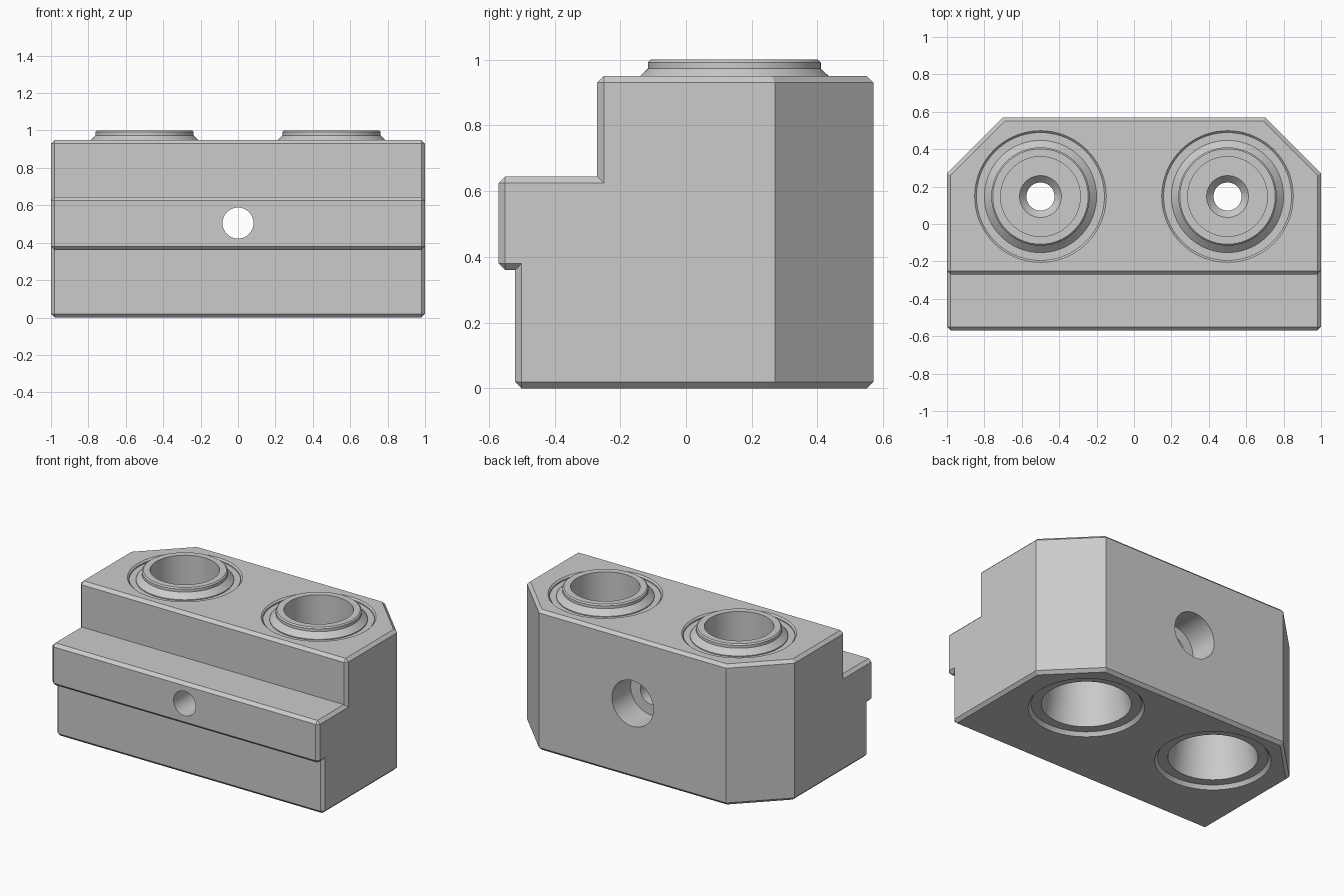
import bpy, bmesh, math
from mathutils import Matrix, Vector

cube = bpy.data.objects.get("Cube")
if cube:
    bpy.data.objects.remove(cube, do_unlink=True)

GREY = (0.6, 0.6, 0.6, 1)
metal = bpy.data.materials.new("plain grey metal")
metal.use_nodes = True
metal.diffuse_color = GREY
metal.node_tree.nodes["Principled BSDF"].inputs["Base Color"].default_value = GREY


def make_object(name, bm):
    bmesh.ops.recalc_face_normals(bm, faces=bm.faces)
    mesh = bpy.data.meshes.new(name)
    bm.to_mesh(mesh)
    bm.free()
    mesh.materials.append(metal)
    obj = bpy.data.objects.new(name, mesh)
    bpy.context.collection.objects.link(obj)
    return obj


def lathe(name, profile, matrix, sides=72):
    """Solid of revolution from (radius, height) points, capped at both ends."""
    bm = bmesh.new()
    rings = []
    for r, h in profile:
        rings.append([bm.verts.new(matrix @ Vector((
            r * math.cos(math.tau * i / sides), r * math.sin(math.tau * i / sides), h)))
            for i in range(sides)])
    for low, high in zip(rings, rings[1:]):
        for i in range(sides):
            j = (i + 1) % sides
            bm.faces.new((low[i], low[j], high[j], high[i]))
    bm.faces.new(rings[0])
    bm.faces.new(rings[-1])
    return make_object(name, bm)


def combine(target, tool, operation):
    """Apply a boolean and discard the tool."""
    tool.hide_render = True
    mod = target.modifiers.new(tool.name, 'BOOLEAN')
    mod.object = tool
    mod.operation = operation
    mod.solver = 'EXACT'
    bpy.context.view_layer.objects.active = target
    bpy.ops.object.modifier_apply(modifier=mod.name)
    bpy.data.objects.remove(tool, do_unlink=True)


# Stepped block: side profile extruded along x
side_profile = [(-0.52, 0), (0.57, 0), (0.57, 0.95), (-0.27, 0.95),
                (-0.27, 0.645), (-0.57, 0.645), (-0.57, 0.36), (-0.52, 0.36)]
bm = bmesh.new()
face = bm.faces.new([bm.verts.new((-1, y, z)) for y, z in side_profile])
extruded = bmesh.ops.extrude_face_region(bm, geom=[face])["geom"]
bmesh.ops.translate(bm, vec=(2, 0, 0),
                    verts=[v for v in extruded if isinstance(v, bmesh.types.BMVert)])

# Slanted rear corners
for side in (-1, 1):
    cut = bmesh.ops.bisect_plane(
        bm, geom=bm.verts[:] + bm.edges[:] + bm.faces[:],
        plane_co=(side * 0.85, 0.42, 0), plane_no=(side, 1, 0), clear_outer=True)
    rim = [e for e in cut["geom_cut"] if isinstance(e, bmesh.types.BMEdge)]
    bmesh.ops.edgeloop_fill(bm, edges=rim)
bmesh.ops.recalc_face_normals(bm, faces=bm.faces)

# Chamfer every convex square edge
square = [e for e in bm.edges if e.calc_face_angle_signed(0) > 1.2]
bmesh.ops.bevel(bm, geom=square, offset=0.02, offset_type='OFFSET',
                segments=1, profile=0.5, affect='EDGES', clamp_overlap=True)
block = make_object("block", bm)

# Two raised collars in shallow pockets, with stepped bores below
for x in (-0.5, 0.5):
    place = Matrix.Translation((x, 0.147, 0))
    pocket = lathe("pocket", [(0.342, 0.932), (0.342, 0.94), (0.362, 0.96)], place)
    combine(block, pocket, 'DIFFERENCE')
    collar = lathe("collar", [(0.3, 0.9), (0.3, 0.938), (0.287, 0.95), (0.263, 0.973),
                              (0.263, 0.992), (0.255, 1.0)], place)
    combine(block, collar, 'UNION')
    bore = lathe("bore", [(0.357, -0.01), (0.35, 0.005), (0.335, 0.025), (0.273, 0.025),
                          (0.2, 0.45), (0.075, 0.45), (0.075, 0.56),
                          (0.112, 0.6), (0.213, 0.6), (0.213, 1.05)], place)
    combine(block, bore, 'DIFFERENCE')

# Cross hole with a wider counterbore at the rear
along_y = Matrix.Translation((0, 0, 0.505)) @ Matrix.Rotation(-math.pi / 2, 4, 'X')
hole = lathe("cross_hole", [(0.083, -0.7), (0.083, 0.37), (0.155, 0.37), (0.155, 0.7)],
             along_y, 48)
combine(block, hole, 'DIFFERENCE')

# Smooth round walls, crisp flat edges
bpy.ops.object.select_all(action='DESELECT')
block.select_set(True)
bpy.context.view_layer.objects.active = block
bpy.ops.object.shade_smooth_by_angle(angle=math.radians(25))
